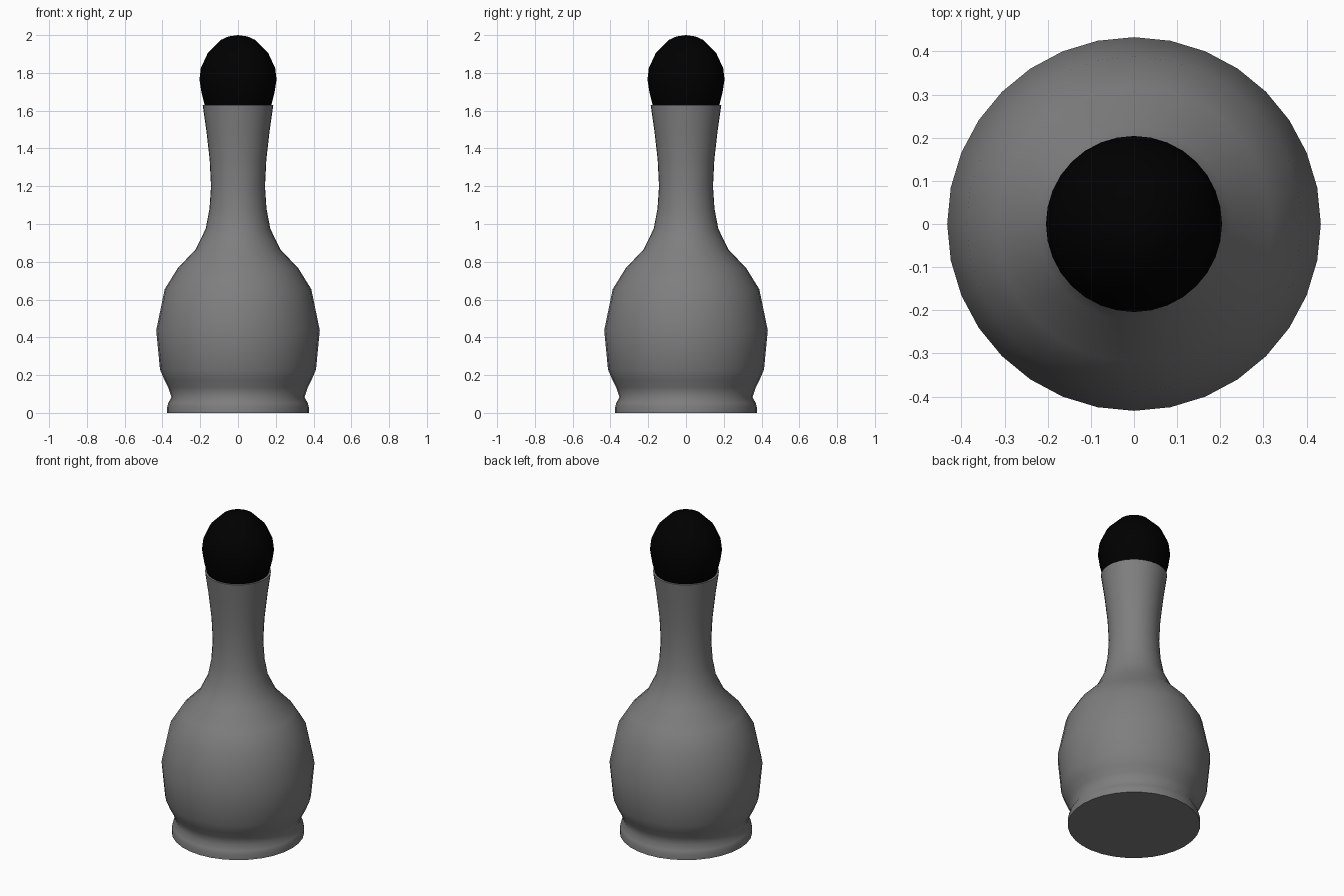
import bpy, bmesh, math

if "Cube" in bpy.data.objects:
    bpy.data.objects.remove(bpy.data.objects["Cube"])

SIDES = 32


def lathe(name, profile, color):
    """Revolve an (r, z) profile about z; r = 0 makes a pole, open ends get a cap."""
    bm = bmesh.new()
    rings = []
    for r, z in profile:
        if r == 0:
            rings.append([bm.verts.new((0, 0, z))] * SIDES)
        else:
            rings.append([bm.verts.new((r * math.cos(2 * math.pi * i / SIDES),
                                        r * math.sin(2 * math.pi * i / SIDES), z))
                          for i in range(SIDES)])
    for low, high in zip(rings, rings[1:]):
        for i in range(SIDES):
            j = (i + 1) % SIDES
            bm.faces.new(dict.fromkeys((low[i], low[j], high[j], high[i])))
    for (r, z), ring in ((profile[0], rings[0]), (profile[-1], rings[-1])):
        if r > 0:
            bm.faces.new(ring)
    bmesh.ops.recalc_face_normals(bm, faces=bm.faces)
    mesh = bpy.data.meshes.new(name)
    bm.to_mesh(mesh)
    bm.free()
    obj = bpy.data.objects.new(name, mesh)
    bpy.context.collection.objects.link(obj)
    mat = bpy.data.materials.new(name + "_material")
    mat.diffuse_color = color
    mat.use_nodes = True
    mat.node_tree.nodes["Principled BSDF"].inputs["Base Color"].default_value = mat.diffuse_color
    mesh.materials.append(mat)
    bpy.context.view_layer.objects.active = obj
    obj.select_set(True)
    bpy.ops.object.shade_smooth_by_angle(angle=math.radians(60))
    obj.select_set(False)
    return obj


# Bottle: foot, round belly, slim flaring neck
lathe("bottle_body", [
    (0.375, 0.0), (0.375, 0.03), (0.369, 0.053), (0.352, 0.083), (0.369, 0.135),
    (0.39, 0.175), (0.413, 0.23), (0.433, 0.437), (0.388, 0.655), (0.319, 0.766),
    (0.224, 0.866), (0.171, 0.975), (0.151, 1.08), (0.143, 1.20), (0.15, 1.34),
    (0.167, 1.49), (0.187, 1.63)], (0.21, 0.21, 0.21, 1))

# Black ball stopper seated in the mouth
lathe("stopper", [
    (0.168, 1.615), (0.178, 1.635), (0.194, 1.70), (0.204, 1.765), (0.197, 1.825),
    (0.16, 1.905), (0.09, 1.975), (0.05, 1.993), (0, 2.0)], (0, 0, 0, 1))
